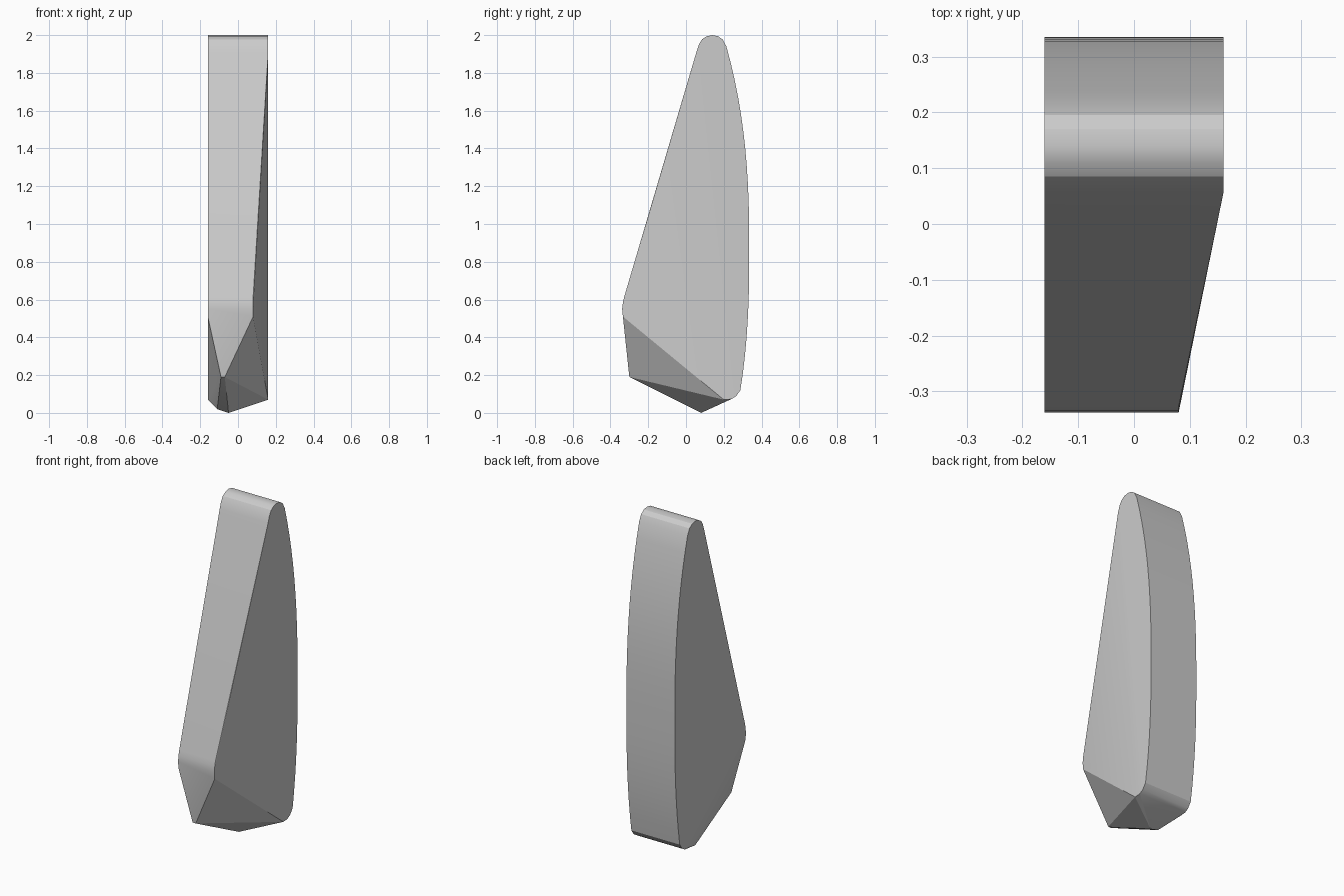
import bpy
import bmesh
import math

default = bpy.data.objects.get("Cube")
if default:
    bpy.data.objects.remove(default, do_unlink=True)

HALF = 0.16  # half thickness of the blade


def back_y(z):
    """Bowed back edge."""
    return 0.335 - 0.1 * abs(z - 0.86) ** 2.5


# Back edge and rounded tip, shared by both flat sides
back = [(back_y(0.12 + i * 0.091), 0.12 + i * 0.091) for i in range(21)]
heel = [(0.2, 0.07), (0.24, 0.073), (0.265, 0.088)]
tip = [(0.195, 1.976), (0.17, 1.994), (0.14, 2.0), (0.11, 1.994),
       (0.085, 1.978), (0.068, 1.95), (0.055, 1.91)]
shared = heel + back + tip

# Rounded front corner, narrower on the left where the side tapers
corner = [(-0.334, 0.51), (-0.338, 0.55), (-0.334, 0.585), (-0.327, 0.615)]

points = [(side * HALF, y, z) for side in (-1, 1) for y, z in shared]
points += [(x, y, z) for x in (-HALF, 0.08) for y, z in corner]

# Faceted point under the front
points += [(-0.09, -0.3, 0.19), (-0.07, -0.3, 0.19),
           (-0.11, 0.07, 0.02), (-0.05, 0.08, 0.0)]

# Wrap the outline in a convex solid
bm = bmesh.new()
for p in points:
    bm.verts.new(p)
hull = bmesh.ops.convex_hull(bm, input=bm.verts[:])
unused = {v for v in hull["geom_interior"] + hull["geom_unused"]
          if isinstance(v, bmesh.types.BMVert)}
bmesh.ops.delete(bm, geom=list(unused), context="VERTS")
bmesh.ops.dissolve_limit(bm, angle_limit=math.radians(0.5),
                         verts=bm.verts[:], edges=bm.edges[:])
bmesh.ops.recalc_face_normals(bm, faces=bm.faces[:])
mesh = bpy.data.meshes.new("blade_body")
bm.to_mesh(mesh)
bm.free()

body = bpy.data.objects.new("blade_body", mesh)
bpy.context.collection.objects.link(body)

# Plain grey finish
grey = bpy.data.materials.new("light_grey")
grey.use_nodes = True
colour = (0.6, 0.6, 0.6, 1.0)
grey.diffuse_color = colour
grey.node_tree.nodes["Principled BSDF"].inputs["Base Color"].default_value = colour
mesh.materials.append(grey)

bpy.context.view_layer.objects.active = body
body.select_set(True)
bpy.ops.object.shade_smooth_by_angle(angle=math.radians(24))
